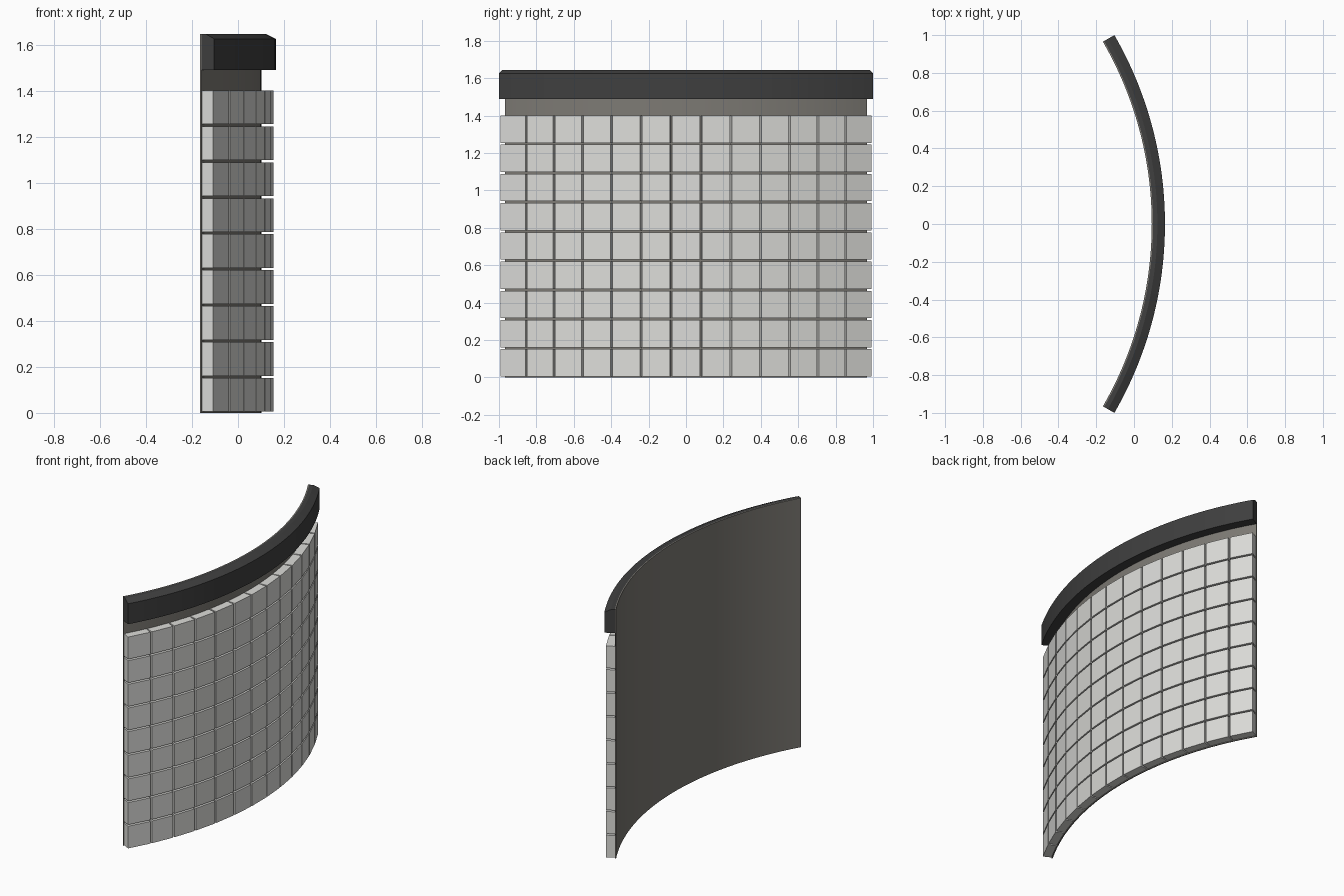
import bpy
import bmesh
from math import radians, sin, cos, pi
from mathutils import Matrix, Vector

CENTRE_X = -1.836          # axis of the curved wall
HALF_ANGLE = radians(30)
R_BACK, R_WALL, R_TILE, R_CAP = 1.93, 1.937, 1.99, 2.0
HEIGHT = 1.645
COLUMNS, ROWS = 13, 9
PITCH, GAP, TILE_WIDTH = 0.1562, 0.01, 0.15

old = bpy.data.objects.get("Cube")
if old:
    bpy.data.objects.remove(old, do_unlink=True)


def material(name, rgb):
    mat = bpy.data.materials.new(name)
    mat.use_nodes = True
    colour = (*rgb, 1)
    mat.diffuse_color = colour
    bsdf = next(n for n in mat.node_tree.nodes if n.type == 'BSDF_PRINCIPLED')
    bsdf.inputs["Base Color"].default_value = colour
    return mat


def finish(bm, name, mat):
    bmesh.ops.recalc_face_normals(bm, faces=bm.faces)
    mesh = bpy.data.meshes.new(name)
    bm.to_mesh(mesh)
    bm.free()
    mesh.materials.append(mat)
    obj = bpy.data.objects.new(name, mesh)
    bpy.context.collection.objects.link(obj)
    return obj


def arc_sweep(name, profile, mat, steps=48):
    """Sweep a closed (radius, z) profile along the arc and close its ends."""
    bm = bmesh.new()
    rings = []
    for i in range(steps + 1):
        a = HALF_ANGLE * (2 * i / steps - 1)
        rings.append([bm.verts.new((CENTRE_X + r * cos(a), r * sin(a), z))
                      for r, z in profile])
    n = len(profile)
    for a, b in zip(rings, rings[1:]):
        for k in range(n):
            bm.faces.new((a[k], a[(k + 1) % n], b[(k + 1) % n], b[k]))
    bm.faces.new(rings[0])
    bm.faces.new(rings[-1])
    obj = finish(bm, name, mat)
    bpy.ops.object.select_all(action='DESELECT')
    obj.select_set(True)
    bpy.context.view_layer.objects.active = obj
    bpy.ops.object.shade_smooth_by_angle(angle=radians(15))
    return obj


tile_grey = material("pale tile grey", (0.72, 0.72, 0.695))
wall_grey = material("warm dark grey", (0.205, 0.195, 0.175))
cap_black = material("charcoal", (0.05, 0.05, 0.05))

# Thin curved backing wall, visible as grout between the tiles
arc_sweep("backing_wall",
          [(R_BACK, 0), (R_WALL, 0), (R_WALL, HEIGHT), (R_BACK, HEIGHT)],
          wall_grey)

# Coping along the top, sloped on its outer edge
arc_sweep("top_coping",
          [(R_WALL, 1.49), (R_CAP, 1.49), (R_CAP, 1.625),
           (1.96, HEIGHT), (R_WALL, HEIGHT)],
          cap_black)

# Flat rectangular tiles on the convex face
bm = bmesh.new()
r_inner = R_WALL - 0.003
size = Vector((R_TILE - r_inner, TILE_WIDTH, PITCH - GAP))
for col in range(COLUMNS):
    angle = HALF_ANGLE * (2 * (col + 0.5) / COLUMNS - 1)
    for row in range(ROWS):
        place = (Matrix.Translation((CENTRE_X, 0, (row + 0.5) * PITCH))
                 @ Matrix.Rotation(angle, 4, 'Z')
                 @ Matrix.Translation(((R_TILE + r_inner) / 2, 0, 0))
                 @ Matrix.Diagonal((*size, 1)))
        bmesh.ops.create_cube(bm, size=1, matrix=place)
finish(bm, "wall_tiles", tile_grey)
